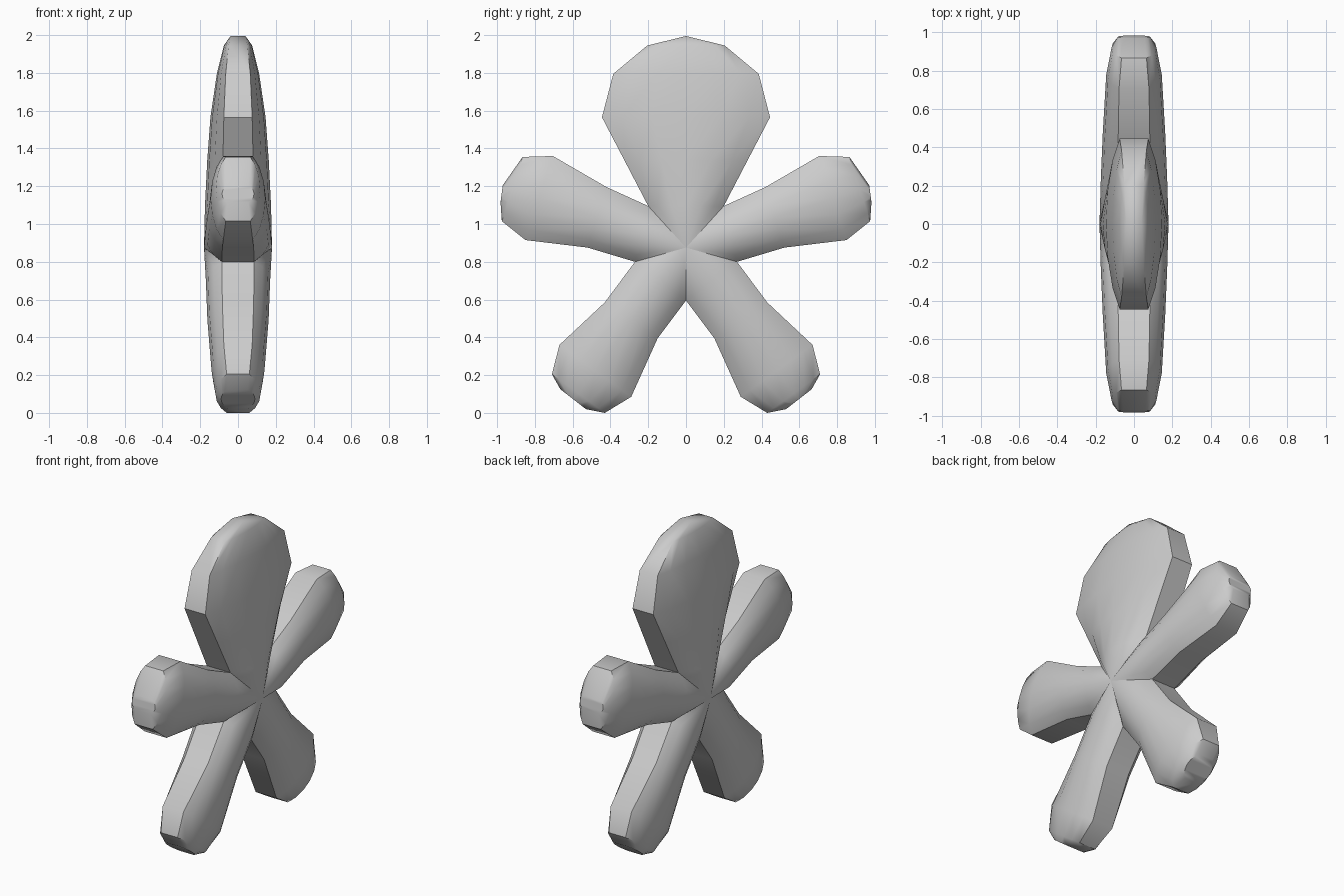
import bpy, bmesh
from mathutils import Vector

if "Cube" in bpy.data.objects:
    bpy.data.objects.remove(bpy.data.objects["Cube"])

FRACTIONS = [-1, -0.75, -0.4, 0, 0.4, 0.75, 1]
HUB = Vector((0.18, 0, 0.88))

# stations: edge A (y, z), edge B (y, z), rim half thickness, middle half thickness
HEAD = [((-.2, 1.1), (.2, 1.1), .085, .175),
        ((-.325, 1.34), (.325, 1.34), .08, .163),
        ((-.445, 1.57), (.445, 1.57), .075, .146),
        ((-.385, 1.80), (.385, 1.80), .065, .112),
        ((-.205, 1.95), (.205, 1.95), .05, .075),
        ((0, 2.0), (0, 2.0), .04, .04)]
ARM = [((.2, 1.1), (.27, .805), .085, .173),
       ((.42, 1.2), (.52, .88), .083, .163),
       ((.705, 1.365), (.85, .92), .078, .145),
       ((.865, 1.36), (.975, 1.02), .065, .117),
       ((.97, 1.21), (.982, 1.12), .055, .085)]
LEG = [((.27, .805), (0, .6), .085, .17),
       ((.43, .59), (.15, .4), .083, .162),
       ((.67, .365), (.29, .09), .075, .14),
       ((.71, .21), (.43, .005), .06, .12),
       ((.665, .13), (.53, .025), .05, .09)]


def mirrored(limb):
    return [((-a[0], a[1]), (-b[0], b[1]), r, m) for a, b, r, m in limb]


def add_face(bm, verts):
    bm.faces.new(verts)


def add_limb(bm, limb):
    # domed front and back skins lofted along the limb
    skins = []
    for side in (1, -1):
        rows = []
        for a, b, rim, mid in limb:
            row = []
            for t in FRACTIONS:
                y = a[0] + (b[0] - a[0]) * (t + 1) / 2
                z = a[1] + (b[1] - a[1]) * (t + 1) / 2
                x = rim + (mid - rim) * (1 - t * t) ** 0.8
                row.append(bm.verts.new((side * x, y, z)))
            rows.append(row)
        for r0, r1 in zip(rows, rows[1:]):
            for k in range(len(FRACTIONS) - 1):
                add_face(bm, (r0[k], r0[k + 1], r1[k + 1], r1[k]))
        # fan into the middle of the body
        hub = bm.verts.new((side * HUB.x, HUB.y, HUB.z))
        for k in range(len(FRACTIONS) - 1):
            add_face(bm, (hub, rows[0][k], rows[0][k + 1]))
        skins.append(rows)
    # side walls and end wall
    front, back = skins
    for k in (0, -1):
        for i in range(len(limb) - 1):
            add_face(bm, (front[i][k], front[i + 1][k], back[i + 1][k], back[i][k]))
    for k in range(len(FRACTIONS) - 1):
        add_face(bm, (front[-1][k], front[-1][k + 1], back[-1][k + 1], back[-1][k]))


# flat five-limbed figure in one skin
bm = bmesh.new()
for limb in (HEAD, ARM, LEG, mirrored(ARM), mirrored(LEG)):
    add_limb(bm, limb)
bmesh.ops.remove_doubles(bm, verts=bm.verts, dist=0.0005)
bmesh.ops.dissolve_degenerate(bm, edges=bm.edges, dist=0.0001)
bmesh.ops.recalc_face_normals(bm, faces=bm.faces)
mesh = bpy.data.meshes.new("figure_body")
bm.to_mesh(mesh)
bm.free()
body = bpy.data.objects.new("figure_body", mesh)
bpy.context.collection.objects.link(body)
# stand the feet exactly on the ground
low = min(v.co.z for v in mesh.vertices)
body.location.z = -low

bpy.context.view_layer.objects.active = body
body.select_set(True)
bpy.ops.object.shade_smooth_by_angle(angle=0.7)
